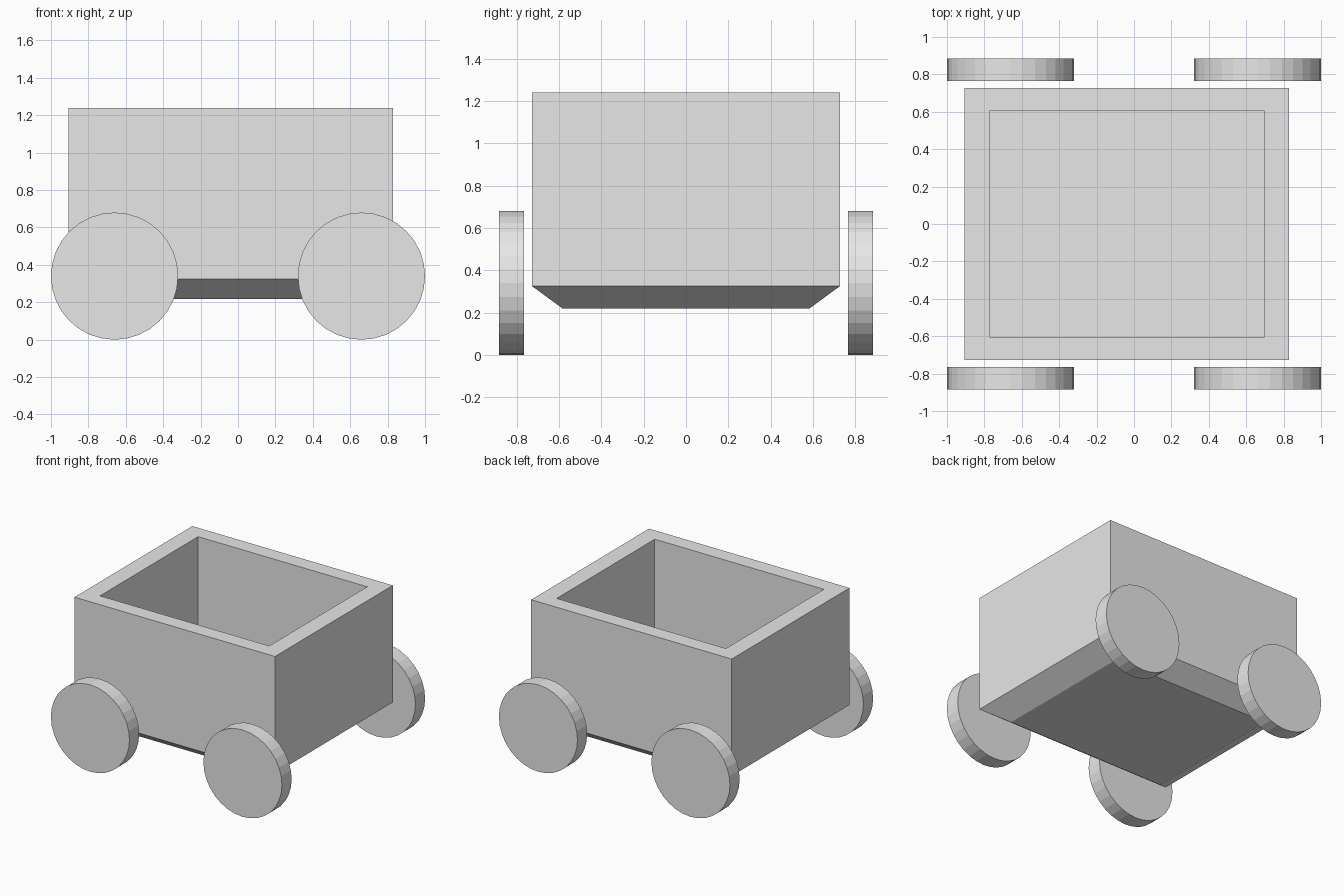
import bpy
import bmesh
import math

cube = bpy.data.objects.get("Cube")
if cube:
    bpy.data.objects.remove(cube, do_unlink=True)

# One plain grey for the whole model
grey = bpy.data.materials.new("light grey")
grey.use_nodes = True
grey.diffuse_color = (0.8, 0.8, 0.8, 1)
grey.node_tree.nodes["Principled BSDF"].inputs["Base Color"].default_value = (0.8, 0.8, 0.8, 1)


def add_object(name, bm, location):
    bmesh.ops.recalc_face_normals(bm, faces=bm.faces)
    mesh = bpy.data.meshes.new(name)
    bm.to_mesh(mesh)
    bm.free()
    mesh.materials.append(grey)
    obj = bpy.data.objects.new(name, mesh)
    obj.location = location
    bpy.context.collection.objects.link(obj)
    return obj


# Open cart body: rectangular rings from the tapered underside, over the rim, to the inner floor
rings = [  # half length, half width, height
    (0.694, 0.582, 0.218),
    (0.8675, 0.728, 0.325),
    (0.8675, 0.728, 1.24),
    (0.7325, 0.606, 1.24),
    (0.7325, 0.606, 0.35),
]
bm = bmesh.new()
loops = [
    [bm.verts.new((sx * hx, sy * hy, z)) for sx, sy in ((-1, -1), (1, -1), (1, 1), (-1, 1))]
    for hx, hy, z in rings
]
for low, high in zip(loops, loops[1:]):
    for i in range(4):
        j = (i + 1) % 4
        bm.faces.new((low[i], low[j], high[j], high[i]))
bm.faces.new(loops[0])
bm.faces.new(loops[-1])
add_object("cart_body", bm, (-0.0375, 0, 0))

# Four flat-sided disc wheels
for y, end in ((-0.825, "front"), (0.825, "back")):
    for x, side in ((-0.66, "right"), (0.66, "left")):
        bm = bmesh.new()
        bmesh.ops.create_cone(bm, cap_ends=True, segments=32, radius1=0.34, radius2=0.34, depth=0.12)
        wheel = add_object(f"{end}_{side}_wheel", bm, (x, y, 0.34))
        wheel.rotation_euler.x = math.radians(90)
